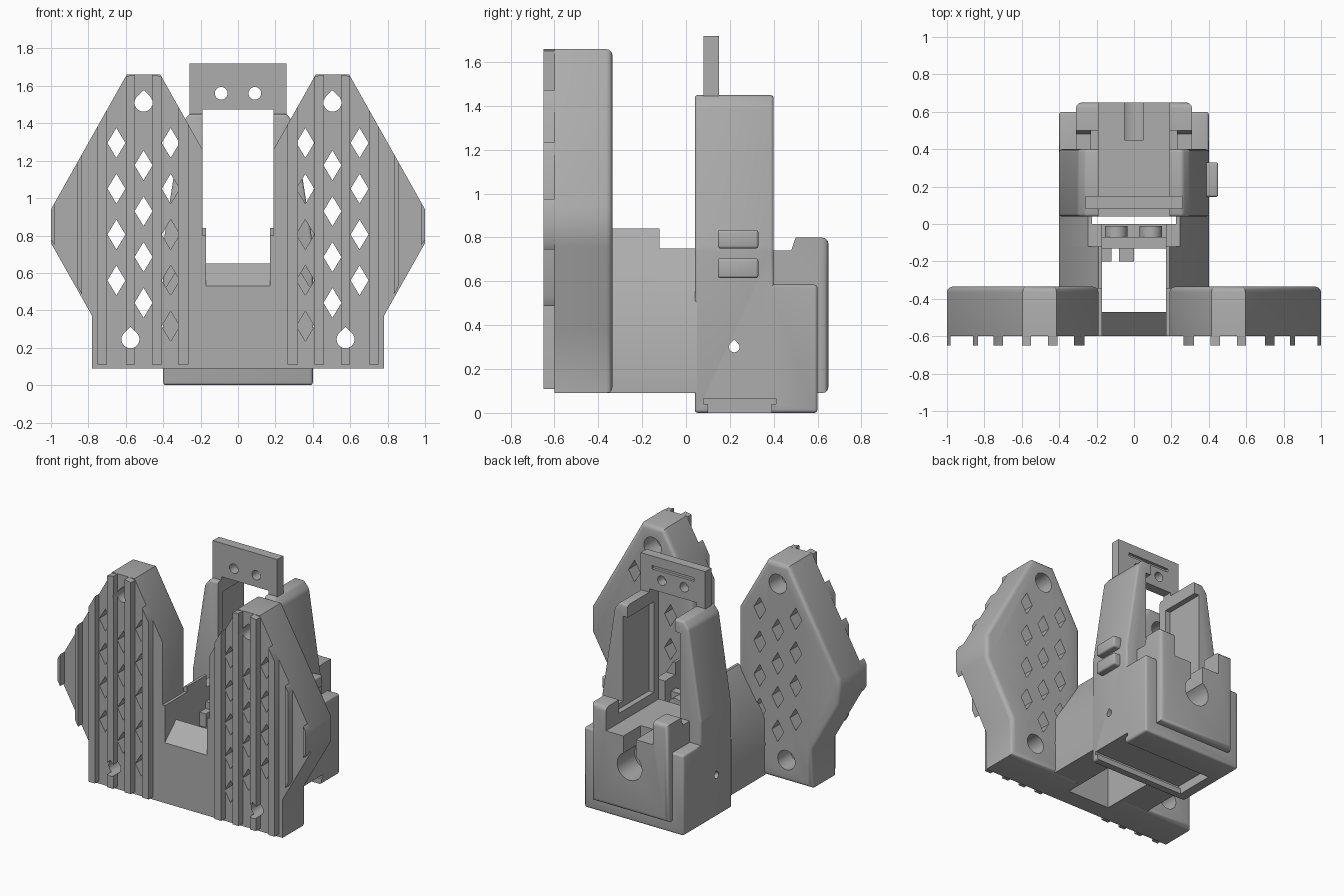
import bpy, bmesh, math
from mathutils import Vector

cube = bpy.data.objects.get("Cube")
if cube:
    bpy.data.objects.remove(cube, do_unlink=True)

mat = bpy.data.materials.new("plain grey")
mat.use_nodes = True
GREY = (0.42, 0.42, 0.42, 1)
mat.diffuse_color = GREY
mat.node_tree.nodes["Principled BSDF"].inputs["Base Color"].default_value = GREY

PLACE = {'x': lambda a, b, t: (t, a, b),
         'y': lambda a, b, t: (a, t, b),
         'z': lambda a, b, t: (a, b, t)}


def extrude(bm, pts, axis, lo, hi):
    put = PLACE[axis]
    a = [bm.verts.new(put(p[0], p[1], lo)) for p in pts]
    b = [bm.verts.new(put(p[0], p[1], hi)) for p in pts]
    bm.faces.new(a)
    bm.faces.new(b[::-1])
    for i in range(len(a)):
        j = (i + 1) % len(a)
        bm.faces.new((a[j], a[i], b[i], b[j]))


def solids(name, parts, bevel=0, keep=lambda e: True):
    """One object from several (outline, axis, low, high) prisms."""
    bm = bmesh.new()
    for part in parts:
        extrude(bm, *part)
    bmesh.ops.recalc_face_normals(bm, faces=bm.faces)
    if bevel:
        edges = [e for e in bm.edges if keep(e)]
        bmesh.ops.bevel(bm, geom=edges, offset=bevel, segments=3, profile=0.5, affect='EDGES')
    mesh = bpy.data.meshes.new(name)
    bm.to_mesh(mesh)
    bm.free()
    mesh.materials.append(mat)
    ob = bpy.data.objects.new(name, mesh)
    bpy.context.collection.objects.link(ob)
    return ob


def combine(ob, other, op='DIFFERENCE'):
    """Apply a boolean and remove the helper."""
    mod = ob.modifiers.new("bool", 'BOOLEAN')
    mod.object, mod.operation, mod.solver = other, op, 'EXACT'
    bpy.context.view_layer.objects.active = ob
    bpy.ops.object.modifier_apply(modifier=mod.name)
    bpy.data.objects.remove(other, do_unlink=True)


def cut(ob, *parts):
    for part in parts:
        combine(ob, solids("cutter", [part]))


def rect(a0, a1, b0, b1):
    return [(a0, b0), (a1, b0), (a1, b1), (a0, b1)]


def box(x0, x1, y0, y1, z0, z1):
    return (rect(x0, x1, y0, y1), 'z', z0, z1)


def circle(a, b, r, n=24):
    return [(a + r * math.cos(math.tau * i / n), b + r * math.sin(math.tau * i / n)) for i in range(n)]


def teardrop(a, b, r):
    arc = [math.radians(d) for d in range(135, 406, 15)]
    return [(a + r * math.cos(t), b + r * math.sin(t)) for t in arc] + [(a, b + r * 1.41)]


# Wing outline for one side, x positive
WING = [(0.19, 0.09), (0.78, 0.09), (0.78, 0.37), (1.0, 0.76),
        (1.0, 0.94), (0.595, 1.66), (0.415, 1.66), (0.19, 1.26)]
HOLES = [(0.505, 1.51), (0.575, 0.245)]
RIBS = [(0.265, 0.32), (0.41, 0.46), (0.55, 0.60), (0.70, 0.75), (0.835, 0.86), (0.98, 1.0)]


def inset_distance(x, z):
    best = 9
    for i, p in enumerate(WING):
        q = Vector(WING[(i + 1) % len(WING)])
        d = (q - Vector(p)).normalized()
        best = min(best, d.x * (z - p[1]) - d.y * (x - p[0]))
    return best


def span(x):
    """Lowest and highest point of the wing at x."""
    zs = []
    for i, p in enumerate(WING):
        q = WING[(i + 1) % len(WING)]
        if p[0] != q[0] and min(p[0], q[0]) <= x <= max(p[0], q[0]):
            zs.append(p[1] + (q[1] - p[1]) * (x - p[0]) / (q[0] - p[0]))
    return min(zs), max(zs)


def flip(pts, s):
    return [(s * a, b) for a, b in pts]


def wing(side, s):
    ob = solids(side + "_wing", [(flip(WING, s), 'y', -0.60, -0.335)], 0.03,
                lambda e: all(v.co.y > -0.4 for v in e.verts))
    # Staggered lattice of diamond windows
    diamonds = []
    for col in range(5):
        x = 0.36 + 0.145 * col
        for row in range(7):
            z = 0.315 + 0.245 * row - (0.12 if col % 2 else 0)
            clear = all(math.hypot(x - a, z - b) > 0.145 for a, b in HOLES)
            if clear and inset_distance(x, z) > 0.075:
                d = [(x - 0.048, z), (x, z - 0.08), (x + 0.048, z), (x, z + 0.08)]
                diamonds.append((flip(d, s), 'y', -0.7, -0.2))
    combine(ob, solids("cutter", diamonds))
    for a, b in HOLES:
        cut(ob, (flip(circle(a, b, 0.07), s), 'y', -0.48, -0.2),
            (flip(teardrop(a, b, 0.048), s), 'y', -0.7, -0.3))
    # Upright ribs on the front face, following the outline
    strips = []
    for x0, x1 in RIBS:
        (l0, h0), (l1, h1) = span(x0), span(x1)
        strips.append((flip([(x0, l0 + 0.02), (x1, l1 + 0.02), (x1, h1), (x0, h0)], s), 'y', -0.65, -0.599))
    ribs = solids(side + "_ribs", strips)
    for a, b in HOLES:
        cut(ribs, (flip(teardrop(a, b, 0.048), s), 'y', -0.7, -0.5))


# Sloping side arms that link the wings to the tower
def arm(side, s):
    def section(inner, top):
        edge = 0.40 - (top - 0.5) * 0.62
        return flip([(inner, 0.09), (0.40, 0.09), (0.40, 0.50), (edge, top), (inner, top)], s)
    solids(side + "_arm", [(section(0.17, 0.84), 'y', -0.345, -0.12),
                           (section(0.17, 0.75), 'y', -0.12, 0.0),
                           (section(0.225, 0.75), 'y', 0.0, 0.05)])
    solids(side + "_inner_cheek", [(flip(rect(0.17, 0.2, 0.09, 0.80), s), 'y', -0.6, -0.34)])


for side, s in (("left", 1), ("right", -1)):
    wing(side, s)
    arm(side, s)

# Low front wall with a ramped top
solids("front_wall", [([(-0.6, 0.09), (-0.47, 0.09), (-0.47, 0.65), (-0.6, 0.53)], 'x', -0.2, 0.2)])

# Cross plate, its two knobs and small clip
solids("cross_plate", [box(-0.18, 0.18, -0.13, -0.07, 0.3, 0.65), box(-0.23, 0.23, -0.12, 0.0, 0.3, 0.55)])
solids("knobs", [(circle(x, 0.58, 0.06), 'y', -0.08, -0.01) for x in (-0.095, 0.09)])
solids("clip", [box(-0.17, -0.12, -0.2, -0.12, 0.5, 0.6), box(-0.08, 0.0, -0.2, -0.12, 0.5, 0.6)])

# Tapered tower with the rear block and housing merged in
outline = [(0.40, 0.0), (0.40, 0.75), (0.30, 1.40), (0.26, 1.45)]
tower = solids("tower", [(outline + flip(outline, -1)[::-1], 'y', 0.04, 0.40)], 0.015)
block = solids("block", [box(-0.4, 0.4, 0.3, 0.6, 0.0, 0.585)], 0.015)
combine(tower, block, 'UNION')
profile = [(0.35, 0.09), (0.65, 0.09), (0.65, 0.80), (0.50, 0.80), (0.48, 0.74), (0.35, 0.74)]
housing = solids("housing", [(profile, 'x', -0.31, 0.31)], 0.03,
                 lambda e: all(v.co.y > 0.6 for v in e.verts))
combine(tower, housing, 'UNION')
cut(tower,
    box(-0.19, 0.19, -0.1, 0.8, 0.63, 2.0),
    box(-0.23, 0.23, 0.10, 0.50, 0.70, 1.36),
    (circle(0, 0.42, 0.1), 'y', 0.45, 0.8),
    box(-0.05, 0.05, 0.45, 0.8, 0.42, 0.9),
    (teardrop(0.22, 0.3, 0.024), 'x', -0.6, 0.6),
    ([(0.1, -0.1), (0.39, -0.1), (0.39, 0.04), (0.41, 0.04), (0.41, 0.065), (0.08, 0.065),
      (0.08, 0.04), (0.1, 0.04)], 'x', -0.32, 0.6))

# Two side buttons on the left flank
solids("side_buttons", [box(0.36, 0.45, 0.145, 0.33, 0.615, 0.705),
                        box(0.36, 0.45, 0.145, 0.33, 0.75, 0.835)], 0.012)

# Bridge plate across the tower top
plate = solids("top_plate", [box(-0.26, 0.26, 0.08, 0.15, 1.42, 1.72)])
cut(plate, box(-0.19, 0.19, 0.0, 0.3, 1.3, 1.475),
    (circle(-0.09, 1.56, 0.034), 'y', 0, 0.3),
    (circle(0.09, 1.56, 0.034), 'y', 0, 0.3),
    box(-0.17, 0.17, 0.13, 0.3, 1.625, 1.65))

# Soft shading on rounded edges only
for ob in bpy.context.collection.objects:
    if ob.type == 'MESH' and mat.name in ob.data.materials:
        bpy.ops.object.select_all(action='DESELECT')
        ob.select_set(True)
        bpy.context.view_layer.objects.active = ob
        bpy.ops.object.shade_smooth_by_angle(angle=math.radians(35))
